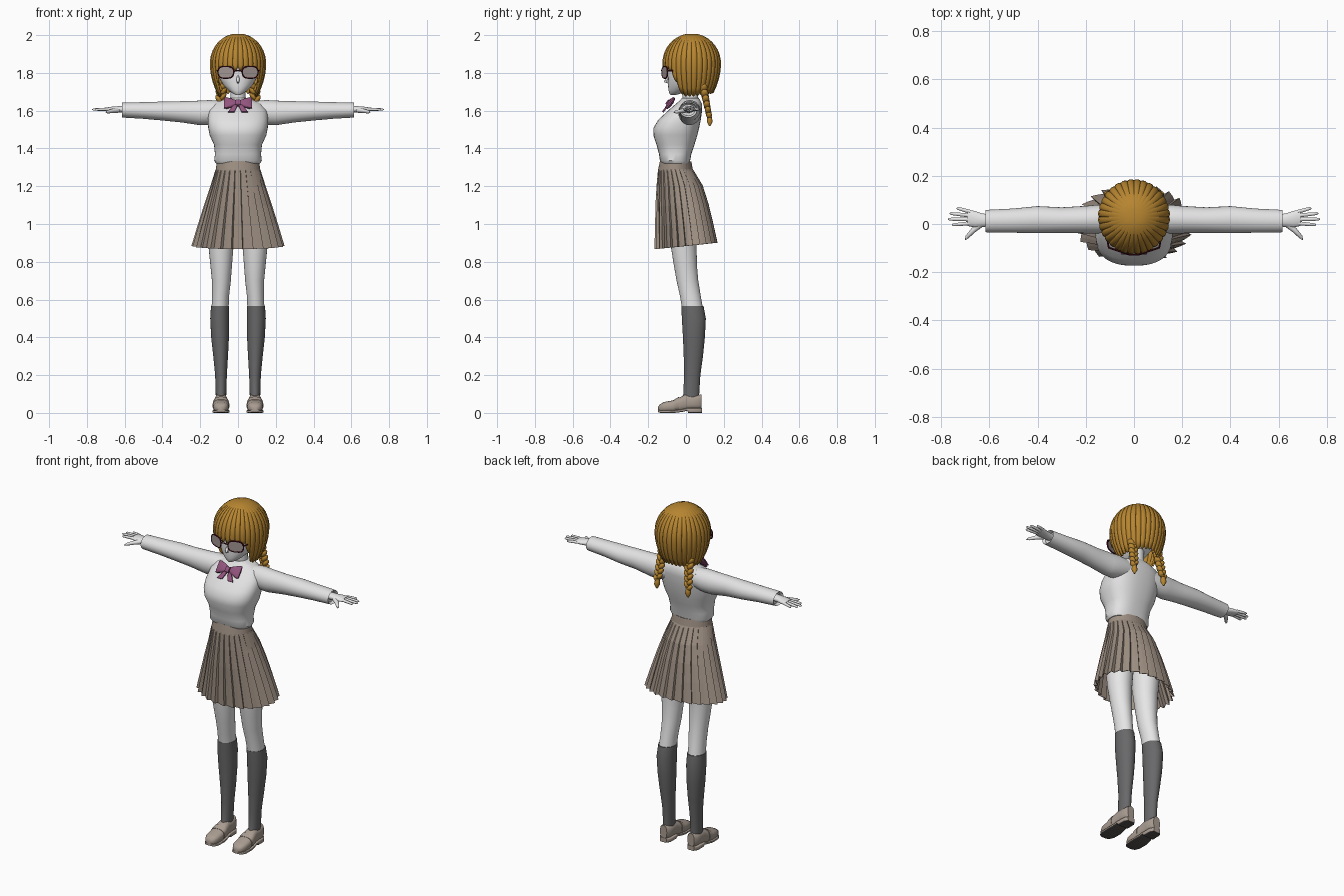
import bpy, bmesh, math
from mathutils import Vector, Matrix

if "Cube" in bpy.data.objects:
    bpy.data.objects.remove(bpy.data.objects["Cube"])


def material(name, rgb):
    m = bpy.data.materials.new(name)
    m.use_nodes = True
    m.diffuse_color = (*rgb, 1)
    m.node_tree.nodes["Principled BSDF"].inputs["Base Color"].default_value = (*rgb, 1)
    return m


SKIN = material("pale skin", (0.84, 0.84, 0.85))
KNIT = material("white knit", (0.77, 0.76, 0.77))
SKIRT = material("taupe cloth", (0.34, 0.275, 0.225))
SOCK = material("grey sock", (0.14, 0.14, 0.145))
SHOE = material("tan leather", (0.40, 0.335, 0.285))
SOLE = material("dark sole", (0.09, 0.08, 0.075))
HAIR = material("golden hair", (0.47, 0.235, 0.03))
BOW = material("plum ribbon", (0.29, 0.09, 0.21))
FRAME = material("dark red frame", (0.06, 0.004, 0.01))
LENS = material("smoky lens", (0.36, 0.30, 0.285))
made = []


def finish(bm, name, mat, pair=False, thick=0):
    bmesh.ops.recalc_face_normals(bm, faces=bm.faces)
    me = bpy.data.meshes.new(name)
    bm.to_mesh(me)
    bm.free()
    me.materials.append(mat)
    ob = bpy.data.objects.new(name, me)
    bpy.context.collection.objects.link(ob)
    if pair:
        ob.modifiers.new("Mirror", 'MIRROR')
    if thick:
        s = ob.modifiers.new("Solidify", 'SOLIDIFY')
        s.thickness = thick
    made.append(ob)
    return ob


def oval(c, u, v, p=2, n=28):
    """Superellipse ring around c, spanned by the vectors u and v."""
    c, u, v = Vector(c), Vector(u), Vector(v)
    out = []
    for i in range(n):
        a = math.tau * i / n
        x, y = math.cos(a), math.sin(a)
        out.append(c + u * math.copysign(abs(x) ** (2 / p), x) + v * math.copysign(abs(y) ** (2 / p), y))
    return out


def level(z, cx, rx, front, back, p=2, n=28):
    """Horizontal ring given by its front and back limits."""
    return oval((cx, (front + back) / 2, z), (rx, 0, 0), (0, (back - front) / 2, 0), p, n)


def loft(name, rings, mat, pair=False, caps=(True, True), thick=0, bm=None):
    own = bm is None
    bm = bm or bmesh.new()
    loops = [[bm.verts.new(p) for p in r] for r in rings]
    n = len(rings[0])
    for a, b in zip(loops, loops[1:]):
        for i in range(n):
            bm.faces.new((a[i], a[(i + 1) % n], b[(i + 1) % n], b[i]))
    if caps[0]:
        bm.faces.new(loops[0])
    if caps[1]:
        bm.faces.new(loops[-1])
    return finish(bm, name, mat, pair, thick) if own else None


def tube(name, pts, radii, mat, pair=True, n=10, closed=False):
    pts = [Vector(p) for p in pts]
    rings = []
    for i, p in enumerate(pts):
        if closed:
            t = pts[(i + 1) % len(pts)] - pts[i - 1]
        else:
            t = pts[min(i + 1, len(pts) - 1)] - pts[max(i - 1, 0)]
        t.normalize()
        ref = Vector((0, 1, 0)) if abs(t.y) < 0.8 else Vector((0, 0, 1))
        u = t.cross(ref).normalized()
        r = radii[min(i, len(radii) - 1)]
        rings.append(oval(p, u * r, t.cross(u) * r, 2, n))
    if closed:
        rings.append(rings[0])
    return loft(name, rings, mat, pair, (not closed, not closed))


# Sweater body and sleeves
body = [(1.32, .116, -.128, .018), (1.335, .126, -.138, .022), (1.37, .122, -.143, .028),
        (1.42, .127, -.156, .045), (1.47, .15, -.173, .06), (1.51, .158, -.172, .07),
        (1.55, .16, -.148, .078), (1.6, .155, -.095, .085), (1.635, .13, -.055, .085),
        (1.655, .085, -.03, .075), (1.668, .05, -.022, .066)]
loft("sweater_body", [level(z, 0, rx, f, b, 2.5, 40) for z, rx, f, b in body], KNIT)
sleeve = [(.08, .02, 1.595, .055, .055), (.15, .02, 1.59, .06, .066), (.2, .018, 1.588, .057, .065),
          (.3, .016, 1.594, .053, .056), (.4, .018, 1.598, .056, .05), (.5, .014, 1.601, .05, .044),
          (.6, .012, 1.603, .047, .04), (.615, .012, 1.603, .046, .039), (.6, .012, 1.603, .036, .03)]
loft("sleeve", [oval((x, y, z), (0, ry, 0), (0, 0, rz)) for x, y, z, ry, rz in sleeve], KNIT, True)

# Hands
palm = [(.59, .014, .024, .019), (.63, .016, .028, .017), (.66, .02, .034, .015), (.69, .026, .034, .011)]
loft("palm", [oval((x, y, 1.607), (0, ry, 0), (0, 0, rz)) for x, y, ry, rz in palm], SKIN, True)
for k, (tx, ty) in enumerate([(.735, .066), (.764, .044), (.772, .02), (.755, -.004)]):
    base = Vector((.68, .051 - .016 * k, 1.608))
    tip = Vector((tx, ty, 1.606))
    tube(f"finger_{k + 1}", [base, base.lerp(tip, .6), base.lerp(tip, .93), tip], [.0085, .0075, .006, .002], SKIN)
tube("thumb", [(.635, .0, 1.603), (.668, -.028, 1.598), (.692, -.054, 1.593), (.7, -.066, 1.591)],
     [.014, .011, .008, .002], SKIN)

# Pleated skirt
PLEATS = 26
outline = [(1.333, .112, -.138, .028, 0), (1.29, .117, -.147, .036, 0), (1.283, .119, -.148, .04, .012),
           (1.2, .143, -.154, .086, .025), (1.1, .174, -.158, .115, .034),
           (1.0, .203, -.158, .137, .042), (.884, .235, -.16, .16, .05)]
rings = []
for z, rx, f, b, amp in outline:
    ring = []
    for k in range(PLEATS):
        for part, lift in ((0, -1), (.45, 0), (.9, 1)):
            a = math.tau * (k + part) / PLEATS
            s = 1 + amp * lift
            hem = .016 * math.sin(a) * (1.3 - z) / .4
            ring.append(Vector((math.cos(a) * rx * s, (f + b) / 2 + math.sin(a) * (b - f) / 2 * s, z + hem)))
    rings.append(ring)
skirt = loft("pleated_skirt", rings, SKIRT, caps=(False, False), thick=.003)

# Hips, legs and socks
bm = bmesh.new()
bmesh.ops.create_uvsphere(bm, u_segments=24, v_segments=14, radius=1,
                          matrix=Matrix.Translation((0, -.03, 1.15)) @ Matrix.Diagonal((.13, .088, .11, 1)))
finish(bm, "hips", SKIN)
leg = [(1.2, .062, .06, -.11, .045), (1.1, .084, .076, -.105, .068), (1.0, .09, .075, -.092, .066),
       (.88, .09, .066, -.08, .056), (.78, .089, .057, -.064, .058), (.7, .088, .05, -.05, .065),
       (.62, .092, .045, -.032, .078), (.55, .095, .045, -.02, .09)]
sock = [(.565, .095, .048, -.024, .093), (.5, .097, .05, -.022, .105), (.4, .095, .047, -.016, .1),
        (.3, .092, .039, -.012, .09), (.2, .09, .031, -.01, .076), (.1, .09, .028, -.014, .07),
        (.04, .09, .026, -.03, .07)]
loft("leg", [level(*r) for r in leg], SKIN, True)
loft("knee_sock", [level(*r) for r in sock], SOCK, True)


# Loafers: upper, strap, sole with heel
def along_y(rows, p):
    return [oval((.09, y, (lo + hi) / 2), (w, 0, 0), (0, 0, (hi - lo) / 2), p) for y, w, lo, hi in rows]


upper = [(-.147, .014, .012, .034), (-.138, .028, .006, .046), (-.115, .04, .004, .058), (-.07, .043, .004, .066),
         (-.03, .039, .006, .084), (0, .035, .012, .1), (.03, .034, .018, .094), (.065, .034, .018, .095),
         (.083, .022, .02, .098)]
loft("loafer_upper", along_y(upper, 2.6), SHOE, True)
loft("loafer_strap", along_y([(-.062, .045, .008, .071), (-.036, .042, .008, .086)], 2.6), SHOE, True)
tread = [(-.147, .016, .004, .016), (-.137, .032, 0, .014), (-.11, .044, 0, .014), (-.06, .045, 0, .014),
         (-.015, .039, .006, .02), (.008, .037, .012, .026), (.012, .037, 0, .026), (.065, .036, 0, .026),
         (.085, .022, 0, .026)]
sole = loft("loafer_sole", along_y(tread, 6), SHOE, True)
sole.data.materials.append(SOLE)
for face in sole.data.polygons:
    if face.normal.z < -.6:
        face.material_index = 1

# Head, neck and nose
tube("neck", [(0, .03, 1.62), (0, .022, 1.68), (0, .02, 1.75)], [.046, .04, .042], SKIN, False, 20)
head = [(1.684, .014, -.083, -.05), (1.693, .032, -.089, -.02), (1.71, .053, -.093, .02), (1.735, .078, -.095, .06),
        (1.77, .098, -.095, .09), (1.82, .108, -.096, .115), (1.87, .108, -.095, .125), (1.92, .092, -.075, .115),
        (1.955, .06, -.04, .085)]
loft("head", [level(z, 0, rx, f, b, 2.1) for z, rx, f, b in head], SKIN)
tube("nose", [(0, -.09, 1.785), (0, -.103, 1.765), (0, -.11, 1.755), (0, -.092, 1.747)],
     [.004, .009, .007, .004], SKIN, False)

# Bobbed hair with a fringe: scalloped locks running from the crown
N, ROWS = 192, 13
rings = []
for j in range(1, ROWS + 1):
    s = (j / ROWS) ** 1.7
    ring = []
    for i in range(N):
        a = math.tau * i / N
        turn = min(a, math.tau - a)
        lobe = abs(math.sin(16 * a))
        k = min(1, max(0, (turn - .68) / .5))
        side = k * k * (3 - 2 * k)
        back = max(0, (turn - 1.6) / 1.54)
        low = 1.848 - .15 * side + .02 * back - (.036 - .016 * side) * lobe
        z = 2 - (2 - low) * s
        if z > 1.85:
            r = math.sqrt(max(0, 1 - ((z - 1.85) / .15) ** 2))
        else:
            r = 1 - .29 * ((1.85 - z) / .16) ** 2
        r *= 1 - .04 * (1 - lobe) * min(1, s * 5)
        ring.append(Vector((math.sin(a) * .141 * r, .03 - math.cos(a) * .147 * r, z)))
    rings.append(ring)
loft("bobbed_hair", rings, HAIR, caps=(True, False), thick=.009)

# Braids: alternating slanted lobes with a loose tuft
top, end = Vector((.085, .09, 1.735)), Vector((.1, .122, 1.575))
bm = bmesh.new()
STEPS = 12
for i in range(STEPS):
    w = 1 if i % 2 else -1
    c = top.lerp(end, i / (STEPS - 1)) + Vector((w * .01, 0, 0))
    size = 1.1 - .35 * i / STEPS
    m = Matrix.Translation(c) @ Matrix.Rotation(w * .65, 4, 'Y') @ Matrix.Diagonal((.0155, .02, .025, 1)) @ Matrix.Scale(size, 4)
    bmesh.ops.create_uvsphere(bm, u_segments=12, v_segments=8, radius=1, matrix=m)
finish(bm, "braid", HAIR, True)
tube("braid_tuft", [(.1, .122, 1.575), (.101, .124, 1.562), (.102, .126, 1.54), (.102, .126, 1.518)],
     [.009, .014, .016, .004], HAIR)
tube("braid_tie", [(.1, .122, 1.576), (.1, .123, 1.568)], [.014], HAIR)

# Glasses
centre = Vector((.064, -.112, 1.803))
across = Vector((.93, .32, 0)).normalized()
normal = Vector((across.y, -across.x, 0))
rim = oval(centre, across * .043, (0, 0, .031), 2.8, 32)
loft("lens", [[p + normal * d for p in rim] for d in (-.002, .002)], LENS, True)
tube("rim", rim, [.0038], FRAME, True, 8, True)
tube("temple", [centre + across * .043 + Vector((0, 0, .008)), (.112, -.06, 1.812), (.114, .02, 1.81)], [.0035], FRAME)
tube("bridge", [(.024, -.126, 1.808), (0, -.128, 1.813), (-.024, -.126, 1.808)], [.0035], FRAME, False)

# Ribbon bow lying on the slope of the chest
down, out = Vector((0, -.6, -.8)), Vector((0, -.8, .6))
knot = Vector((0, -.086, 1.637))
X = Vector((1, 0, 0))
wing = [(.004, .013, .009), (.03, .024, .014), (.06, .036, .012), (.074, .034, .004)]
loft("bow_wing", [oval(knot + X * x - down * .004, down * h, out * t, 3, 16) for x, h, t in wing], BOW, True)
loft("bow_knot", [oval(knot + out * .006 + X * x, down * .016, out * .014, 4, 16) for x in (-.012, .012)], BOW)
tail = [(0, .006, .008), (.03, .022, .014), (.058, .036, .017)]
loft("bow_tail", [oval(knot + down * d + X * x + out * .003, X * w, out * .005, 4, 16) for d, x, w in tail], BOW, True)

# Smooth shading with sharp creases
bpy.ops.object.select_all(action='DESELECT')
for ob in made:
    if ob is not skirt:
        ob.select_set(True)
bpy.context.view_layer.objects.active = made[0]
bpy.ops.object.shade_smooth_by_angle(angle=math.radians(40))
